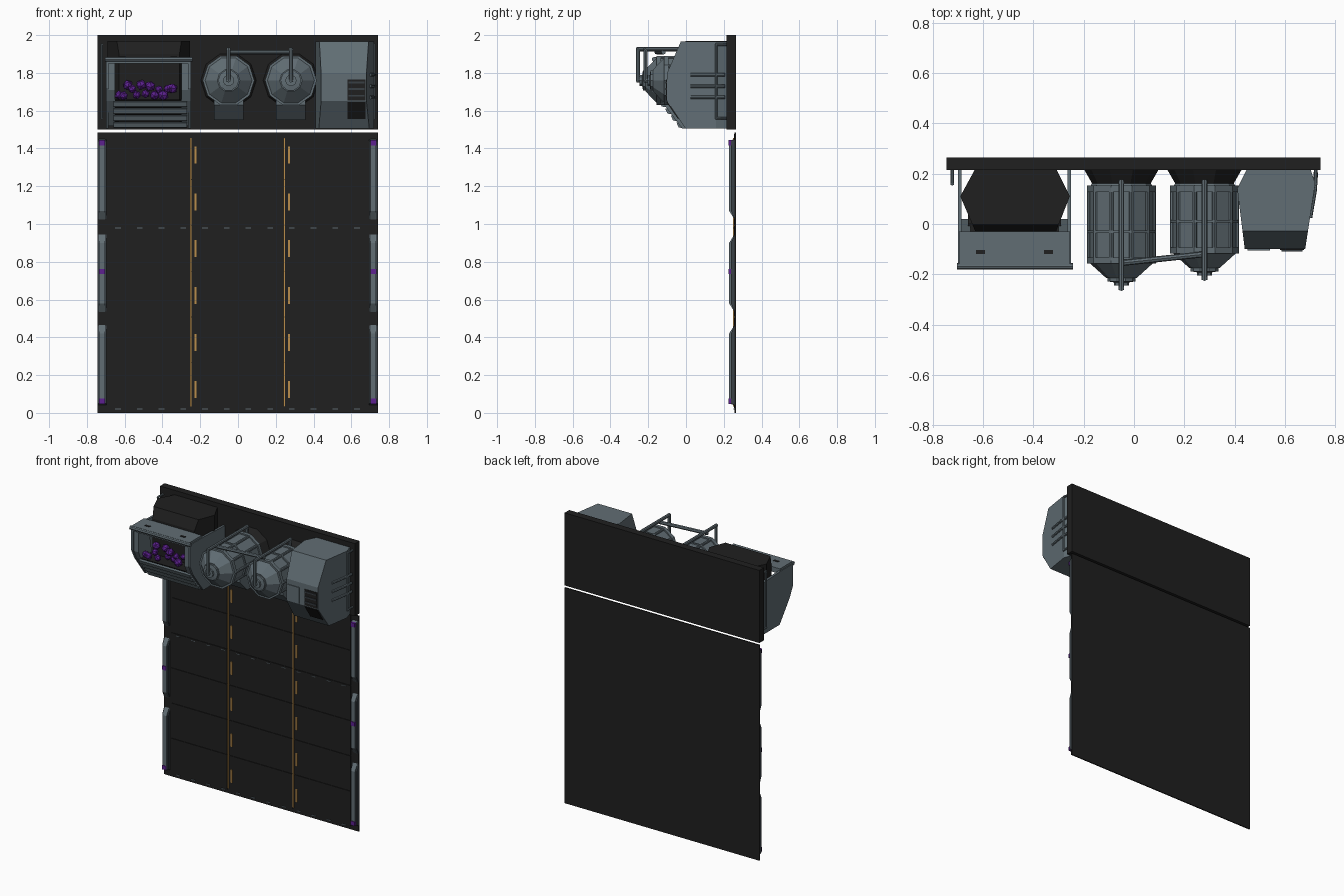
import bpy, bmesh, math, random
from mathutils import Vector, Matrix

if "Cube" in bpy.data.objects:
    bpy.data.objects.remove(bpy.data.objects["Cube"])

random.seed(4)


def material(name, rgb):
    m = bpy.data.materials.new(name)
    m.diffuse_color = (*rgb, 1)
    m.use_nodes = True
    m.node_tree.nodes["Principled BSDF"].inputs["Base Color"].default_value = m.diffuse_color
    return m


BLACK = material("charcoal", (0.014, 0.014, 0.014))
STEEL = material("blue grey steel", (0.12, 0.155, 0.175))
DARK = material("dark steel", (0.04, 0.05, 0.058))
GOLD = material("gold", (0.50, 0.27, 0.07))
PURPLE = material("purple crystal", (0.11, 0.015, 0.28))


def finish(name, bm, mat):
    bmesh.ops.recalc_face_normals(bm, faces=bm.faces)
    me = bpy.data.meshes.new(name)
    bm.to_mesh(me)
    bm.free()
    me.materials.append(mat)
    ob = bpy.data.objects.new(name, me)
    bpy.context.collection.objects.link(ob)
    return ob


def loft(name, rings, mat, cuts=()):
    """Skin equal-length rings of points, cap the ends, slice by (point, normal)."""
    bm = bmesh.new()
    vs = [[bm.verts.new(p) for p in r] for r in rings]
    n = len(vs[0])
    for a, b in zip(vs, vs[1:]):
        for i in range(n):
            bm.faces.new((a[i], a[(i + 1) % n], b[(i + 1) % n], b[i]))
    bm.faces.new(vs[0])
    bm.faces.new(vs[-1])
    for co, no in cuts:
        bmesh.ops.bisect_plane(bm, geom=bm.verts[:] + bm.edges[:] + bm.faces[:],
                               plane_co=co, plane_no=no, clear_outer=True)
        bmesh.ops.holes_fill(bm, edges=bm.edges[:])
    return finish(name, bm, mat)


def prism(name, pts, axis, a, b, mat, cuts=()):
    put = {"x": lambda u, v, w: (w, u, v), "z": lambda u, v, w: (u, v, w)}[axis]
    return loft(name, [[put(u, v, w) for u, v in pts] for w in (a, b)], mat, cuts)


def box(name, x, y, z, mat):
    return prism(name, [(x[0], y[0]), (x[1], y[0]), (x[1], y[1]), (x[0], y[1])],
                 "z", z[0], z[1], mat)


def turned(name, cx, cz, profile, mat, n=10):
    """Faceted solid round the y direction from (radius, y) pairs."""
    return loft(name, [[(cx + r * math.cos(i * math.tau / n), y,
                         cz + r * math.sin(i * math.tau / n)) for i in range(n)]
                       for r, y in profile], mat)


def pipe(name, pts, r, mat=STEEL):
    for i, (a, b) in enumerate(zip(pts, pts[1:])):
        a, b = Vector(a), Vector(b)
        d = (b - a).normalized()
        a, b = a - d * r * 0.6, b + d * r * 0.6
        bm = bmesh.new()
        rot = d.to_track_quat("Z", "Y").to_matrix().to_4x4()
        bmesh.ops.create_cone(bm, cap_ends=True, segments=8, radius1=r, radius2=r,
                              depth=(b - a).length,
                              matrix=Matrix.Translation((a + b) / 2) @ rot)
        finish(f"{name}_{i}", bm, mat)


# --- Wall panels
box("upper_panel", (-0.745, 0.74), (0.215, 0.265), (1.5, 2.0), BLACK)
box("lower_panel", (-0.745, 0.74), (0.257, 0.265), (0, 1.485), BLACK)
cols = [-0.69, -0.256, 0.243, 0.685]
for c in range(3):
    for r in range(6):
        z = 0.025 + r * 0.2425
        box(f"panel_tile_{c}_{r}", (cols[c] + 0.004, cols[c + 1] - 0.004),
            (0.253, 0.258), (z, z + 0.2385), BLACK)

# --- Thin steel seam dashes
for k in range(12):
    x = -0.65 + k * 0.115
    box(f"seam_dash_middle_{k}", (x, x + 0.03), (0.251, 0.254), (0.977, 0.981), STEEL)
    box(f"seam_dash_bottom_{k}", (x, x + 0.03), (0.251, 0.258), (0.018, 0.022), STEEL)

# --- Gold inlays
for x, dx in ((-0.25, 0.025), (0.245, 0.025)):
    box("gold_line", (x - 0.005, x + 0.005), (0.249, 0.258), (0.035, 1.455), GOLD)
    for k in range(6):
        z = 0.08 + k * 0.248
        box(f"gold_dash_{k}", (x + dx - 0.006, x + dx + 0.006), (0.250, 0.254),
            (z, z + 0.09), GOLD)

# --- Side rails of the lower panel, tapered towards the joints
RAILS = [(1.02, 1.45, 0.05, 0.01, 1.43), (0.53, 0.95, 0.05, 0.05, 0.748),
         (0.04, 0.47, 0.01, 0.05, 0.062)]
for s in (-1, 1):
    for lo, hi, tl, th, zp in RAILS:
        for name, x0, x1, y, mat in (("rail_base", 0.695, 0.742, 0.238, DARK),
                                     ("rail_bar", 0.703, 0.733, 0.228, STEEL)):
            pts = [(0.26, lo), (y, lo + tl), (y, hi - th), (0.26, hi)]
            prism(name, pts, "x", s * x0 - 0.002, s * x1 - 0.002, mat)
        box("rail_light", sorted((s * 0.703 - 0.002, s * 0.735 - 0.002)), (0.224, 0.245),
            (zp - 0.014, zp + 0.014), PURPLE)

# --- Furnace: dark six-sided body with a steel hood
prism("furnace_body", [(-0.63, 0.22), (-0.69, 0.11), (-0.63, -0.03), (-0.31, -0.03),
                       (-0.255, 0.11), (-0.31, 0.22)], "z", 1.52, 1.97, BLACK,
      [((0, -0.03, 1.90), (0, -0.9, 0.35))])
SIDE = [(0.215, 1.86), (-0.03, 1.87), (-0.165, 1.87), (-0.165, 1.72), (-0.13, 1.65),
        (-0.02, 1.505), (0.215, 1.505)]
for x0, x1 in ((-0.70, -0.685), (-0.265, -0.25)):
    prism("furnace_side", SIDE, "x", x0, x1, STEEL)
for x0, x1 in ((-0.69, -0.65), (-0.30, -0.26)):
    prism("furnace_post", [(-0.155, 1.86), (-0.155, 1.71), (-0.125, 1.65), (-0.02, 1.52),
                           (0.02, 1.52), (-0.05, 1.86)], "x", x0, x1, STEEL)
box("furnace_hood", (-0.695, -0.255), (-0.165, -0.03), (1.85, 1.885), STEEL)
pipe("furnace_front_bar", [(-0.695, -0.168, 1.872), (-0.25, -0.168, 1.872)], 0.013)
for x in (-0.61, -0.34):
    box("hood_slot", (x - 0.018, x + 0.018), (-0.12, -0.104), (1.88, 1.888), BLACK)
prism("furnace_hearth", [(-0.13, 1.66), (0.0, 1.66), (0.1, 1.51), (0.0, 1.51)], "x",
      -0.66, -0.29, BLACK)
for k in range(4):
    z, y = 1.635 - k * 0.037, -0.14 + k * 0.03
    prism(f"grate_bar_{k}", [(y, z + 0.012), (y + 0.03, z + 0.017), (y + 0.05, z - 0.016),
                             (y + 0.012, z - 0.014)], "x", -0.66, -0.27, STEEL)
for k in range(13):
    bm = bmesh.new()
    place = Matrix.Translation((-0.63 + k * 0.0235, random.uniform(-0.12, -0.05),
                                random.uniform(1.675, 1.75)))
    bmesh.ops.create_icosphere(bm, subdivisions=1, radius=random.uniform(0.021, 0.03),
                               matrix=place @ Matrix.Rotation(k, 4, "X"))
    finish(f"crystal_{k}", bm, PURPLE)

# --- Two faceted drums with collars, ribs, nozzle, chute and pipe bracket
Z = 1.76
for cx, f in ((-0.05, 0.0), (0.28, 0.04)):
    turned("drum_collar", cx, Z, [(0.15, 0.22), (0.11, 0.15)], BLACK)
    turned("drum_core", cx, Z, [(0.118, 0.16), (0.128, 0.14), (0.128, f - 0.14)], STEEL)
    for y in (0.14, -0.03 + f, -0.145 + f):
        h = 0.005 if y == -0.03 + f else 0.012
        turned("drum_band", cx, Z, [(0.137, y + h), (0.137, y - h)], STEEL)
    for k in range(10):
        a = k * math.tau / 10
        x, z = cx + 0.128 * math.cos(a), Z + 0.128 * math.sin(a)
        pipe(f"drum_rib_{k}", [(x, 0.14, z), (x, f - 0.14, z)], 0.009)
    turned("drum_nose", cx, Z, [(0.132, f - 0.15), (0.06, f - 0.215)], STEEL)
    turned("drum_hub", cx, Z, [(0.055, f - 0.2), (0.055, f - 0.228), (0.03, f - 0.232),
                               (0.03, f - 0.245)], STEEL)
    pipe("drum_bracket", [(cx, f - 0.23, Z), (cx, f - 0.255, Z), (cx, f - 0.255, 1.925),
                          (cx, 0.17, 1.925)], 0.011)
    pipe("bracket_foot", [(cx, 0.165, 1.925), (cx, 0.165, 1.85)], 0.011)
    prism("drum_chute", [(0.22, 1.68), (-0.02, 1.68), (-0.02, 1.63), (0.06, 1.55),
                         (0.22, 1.55)], "x", cx - 0.078, cx + 0.078, STEEL)
    box("chute_slot", (cx - 0.04, cx + 0.04), (-0.028, -0.01), (1.632, 1.642), BLACK)
pipe("cross_pipe", [(-0.05, -0.155, 1.91), (0.28, -0.12, 1.91)], 0.012)

# --- Cabinet on the right, front sliced above and below
prism("cabinet_body", [(0.45, 0.22), (0.41, 0.14), (0.44, -0.10), (0.68, -0.10),
                       (0.72, 0.16), (0.70, 0.22)], "z", 1.505, 1.965, STEEL,
      [((0, -0.03, 1.96), (0, -0.16, 0.07)), ((0, -0.1, 1.65), (0, -0.15, -0.1))])
box("cabinet_vent", (0.58, 0.675), (-0.104, -0.09), (1.655, 1.765), BLACK)
box("cabinet_door", (0.45, 0.54), (-0.105, -0.09), (1.655, 1.765), STEEL)
for k in range(3):
    z = 1.675 + k * 0.035
    box(f"vent_slat_{k}", (0.585, 0.67), (-0.109, -0.10), (z, z + 0.009), DARK)
prism("cabinet_lower_vent", [(-0.103, 1.645), (-0.042, 1.555), (-0.035, 1.56),
                             (-0.09, 1.645)], "x", 0.58, 0.675, BLACK)
for z in (1.67, 1.73, 1.79):
    pipe("cabinet_side_pipe", [(0.70, 0.03, z), (0.717, 0.13, z), (0.722, 0.2, z)], 0.009)

# --- Thin handrails at both ends
for x in (-0.722, 0.722):
    pipe("end_handrail", [(x, 0.215, 1.95), (x, 0.16, 1.95), (x, 0.16, 1.56),
                          (x, 0.215, 1.56)], 0.007)
